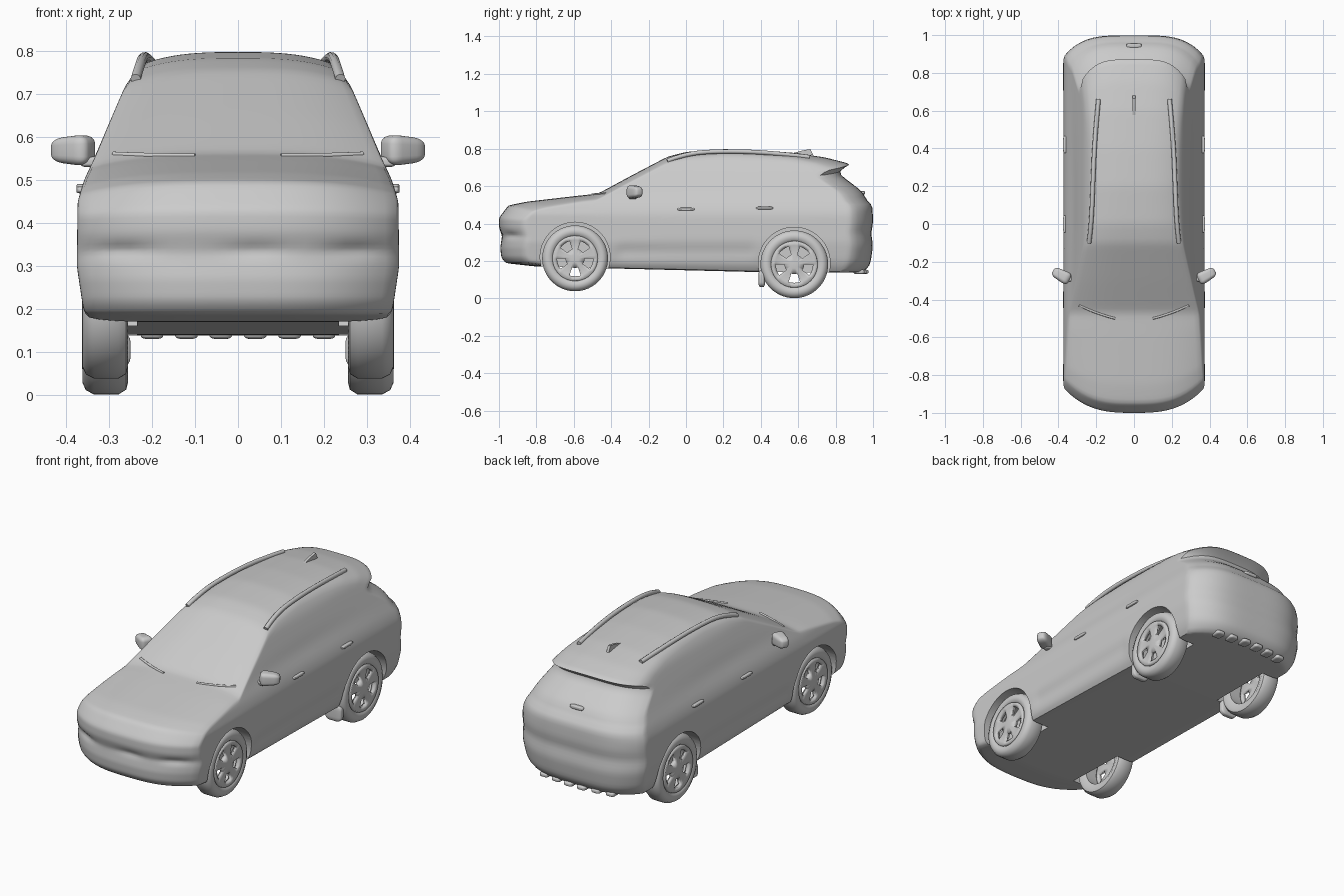
import bpy, bmesh, math
from mathutils import Vector, Matrix

if "Cube" in bpy.data.objects:
    bpy.data.objects.remove(bpy.data.objects["Cube"], do_unlink=True)

grey = bpy.data.materials.new("plain grey")
grey.use_nodes = True
grey.diffuse_color = (0.6, 0.6, 0.6, 1)
grey.node_tree.nodes["Principled BSDF"].inputs["Base Color"].default_value = (0.6, 0.6, 0.6, 1)


def finish(name, bm, angle=40):
    """Turn a bmesh into a smooth shaded object."""
    bmesh.ops.recalc_face_normals(bm, faces=bm.faces[:])
    mesh = bpy.data.meshes.new(name)
    bm.to_mesh(mesh)
    bm.free()
    mesh.materials.append(grey)
    mesh.shade_smooth()
    mesh.set_sharp_from_angle(angle=math.radians(angle))
    ob = bpy.data.objects.new(name, mesh)
    bpy.context.collection.objects.link(ob)
    return ob


def table(points, t):
    """Piecewise linear lookup."""
    if t <= points[0][0]:
        return points[0][1]
    for (a, p), (b, q) in zip(points, points[1:]):
        if t <= b:
            return p + (q - p) * (t - a) / (b - a)
    return points[-1][1]


def bump(t, centre, width):
    return math.exp(-((t - centre) / width) ** 2)


# Side profile curves: height over length, and nose and tail over height
TOP = [(-.95, .497), (-.85, .517), (-.6, .546), (-.47, .56), (-.3, .652), (-.1, .757), (0, .783),
       (.2, .798), (.4, .792), (.6, .776), (.75, .752), (.885, .717)]
BOTTOM = [(-.965, .188), (-.8, .17), (.4, .14), (.95, .138)]
NOSE = [(.188, -.965), (.22, -.988), (.27, -.993), (.33, -.985), (.38, -1.0), (.43, -1.0), (.497, -.95)]
TAIL = [(.138, .95), (.18, .985), (.28, 1.0), (.35, .99), (.4, 1.0), (.5, .997), (.525, .965),
        (.57, .945), (.66, .825), (.685, .815), (.717, .885)]
# Half width over height
HALF = [(.138, .335), (.2, .36), (.3, .375), (.45, .373), (.5, .358), (.55, .335), (.65, .292),
        (.72, .262), (.77, .227), (.8, .18)]


def along(curve, t):
    a, b = curve[0][0], curve[-1][0]
    s = a + (b - a) * t
    return s, table(curve, s)


def body_point(u, v, w):
    """Blend the four profile curves, then spread the point sideways."""
    b, t = Vector(along(BOTTOM, v)), Vector(along(TOP, v))
    f, r = Vector(along(NOSE, w)[::-1]), Vector(along(TAIL, w)[::-1])
    b0, b1, t0, t1 = Vector(BOTTOM[0]), Vector(BOTTOM[-1]), Vector(TOP[0]), Vector(TOP[-1])
    p = b * (1 - w) + t * w + f * (1 - v) + r * v
    p -= (b0 * (1 - v) + b1 * v) * (1 - w) + (t0 * (1 - v) + t1 * v) * w
    y, z = p
    crown = .03 * w ** 4
    half = table(HALF, z - crown)
    if -.36 < y < .36:                          # recessed lower doors
        half -= .008 * bump(z, .25, .035)
    half -= .004 * bump(z, .58, .04) * bump(y, .1, .45)
    a = abs(u)
    x = u * half
    if v == 0:                                  # bumper slots
        y += .018 * bump(z, .337, .014) * (bump(abs(x), .27, .05) + .6 * bump(x, .04, .06))
    y += .13 * a ** 3 * max(0, 1 - v / .22)     # bowed nose and tail in plan
    y -= .11 * a ** 4 * max(0, 1 - (1 - v) / .2)
    return x, y, z - crown * a ** 3


# Body shell: surface of a subdivided block mapped onto the profiles
def body_shell():
    n = (24, 84, 30)
    bm, made = bmesh.new(), {}

    def vert(key):
        if key not in made:
            made[key] = bm.verts.new(body_point(2 * key[0] / n[0] - 1, key[1] / n[1], key[2] / n[2]))
        return made[key]

    for a in range(3):
        b, c = (a + 1) % 3, (a + 2) % 3
        for side in (0, n[a]):
            for i in range(n[b]):
                for j in range(n[c]):
                    quad = []
                    for di, dj in ((0, 0), (1, 0), (1, 1), (0, 1)):
                        key = [0, 0, 0]
                        key[a], key[b], key[c] = side, i + di, j + dj
                        quad.append(vert(tuple(key)))
                    bm.faces.new(quad)
    return finish("body", bm)


def cylinder(name, x, y, z, radius, depth):
    bm = bmesh.new()
    m = Matrix.Translation((x, y, z)) @ Matrix.Rotation(math.pi / 2, 4, "Y")
    bmesh.ops.create_cone(bm, cap_ends=True, segments=56, radius1=radius, radius2=radius, depth=depth, matrix=m)
    return finish(name, bm)


WHEELS = {"front": (-.593, .214, .176), "rear": (.579, .182, .181)}
body = body_shell()
soften = body.modifiers.new("soften", "SMOOTH")
soften.factor, soften.iterations = .5, 4
cutters = []
for y, z, r in WHEELS.values():
    for sx in (-1, 1):
        cut = cylinder("arch_cutter", sx * .37, y, z + .006, r + .011, .27)
        cut.hide_render = True
        cutters.append(cut)
        mod = body.modifiers.new("arch", "BOOLEAN")
        mod.object, mod.operation, mod.solver = cut, "DIFFERENCE", "EXACT"
baked = bpy.data.meshes.new_from_object(body.evaluated_get(bpy.context.evaluated_depsgraph_get()))
body.modifiers.clear()
body.data = baked
baked.shade_smooth()
baked.set_sharp_from_angle(angle=math.radians(40))
for cut in cutters:
    bpy.data.objects.remove(cut, do_unlink=True)


# Wheels: lathed tyre and a disc with five windows
def polar(bm, x, r, k, count, place):
    t = 2 * math.pi * k / count - math.pi / 2
    return bm.verts.new((place[0] * x, place[1] + r * math.cos(t), place[2] + r * math.sin(t)))


def tyre(name, place, s):
    profile = [(.27, .118), (.256, .15), (.26, .166), (.278, .177), (.335, .177), (.354, .167),
               (.362, .15), (.36, .13), (.35, .12)]
    bm = bmesh.new()
    rings = [[polar(bm, x, r * s, k, 60, place) for x, r in profile] for k in range(60)]
    for k in range(60):
        p, q = rings[k], rings[(k + 1) % 60]
        for i in range(len(profile)):
            j = (i + 1) % len(profile)
            bm.faces.new((p[i], p[j], q[j], q[i]))
    finish(name, bm)


def rim(name, place, s):
    bm = bmesh.new()
    rings = [[polar(bm, x, r * s, k, 40, place) for k in range(40)]
             for x, r in ((.35, .02), (.346, .05), (.345, .1), (.352, .122))]
    bm.faces.new(rings[0])
    for i in range(3):
        for k in range(40):
            if i == 1 and (k + 2) % 8 < 4:
                continue                        # window between spokes
            m = (k + 1) % 40
            bm.faces.new((rings[i][k], rings[i][m], rings[i + 1][m], rings[i + 1][k]))
    ob = finish(name, bm)
    mod = ob.modifiers.new("thickness", "SOLIDIFY")
    mod.thickness, mod.offset = .022, 0


for end, (y, z, r) in WHEELS.items():
    for side, sx in (("left", 1), ("right", -1)):
        tyre(f"{end}_{side}_tyre", (sx, y, z), r / .177)
        rim(f"{end}_{side}_rim", (sx, y, z), r / .177)


def blob(name, centre, size, turn=0, taper=0):
    """Rounded pod, optionally turned in plan and tapered outwards."""
    bm = bmesh.new()
    bmesh.ops.create_cube(bm, size=2)
    bmesh.ops.bevel(bm, geom=bm.edges[:], offset=.6, segments=5, profile=.5, affect="EDGES")
    for v in bm.verts:
        k = 1 - taper * (v.co.x * math.copysign(1, centre[0]) + 1) / 2
        v.co = Vector((v.co.x * size[0], v.co.y * size[1] * k, v.co.z * size[2] * k))
    bm.transform(Matrix.Translation(centre) @ Matrix.Rotation(turn, 4, "Z"))
    return finish(name, bm, 60)


def tube(name, points, radius):
    curve = bpy.data.curves.new(name, "CURVE")
    curve.dimensions, curve.bevel_depth, curve.use_fill_caps = "3D", radius, True
    curve.bevel_resolution = 3
    line = curve.splines.new("NURBS")
    line.points.add(len(points) - 1)
    for p, co in zip(line.points, points):
        p.co = (*co, 1)
    line.use_endpoint_u, line.order_u = True, 3
    curve.materials.append(grey)
    bpy.context.collection.objects.link(bpy.data.objects.new(name, curve))


# Paired trim
for side, sx in (("left", 1), ("right", -1)):
    blob(f"{side}_mirror", (sx * .385, -.272, .569), (.05, .036, .038), sx * .5, .3)
    blob(f"{side}_mirror_stem", (sx * .342, -.285, .542), (.025, .02, .012))
    tube(f"{side}_roof_rail", [(sx * x, y, z) for x, y, z in (
        (.238, -.1, .735), (.226, 0, .775), (.218, .2, .788), (.208, .45, .78), (.188, .66, .755))], .012)
    tube(f"{side}_wiper", [(sx * .1, -.5, .556), (sx * .2, -.475, .556), (sx * .29, -.43, .56)], .006)
    for name, y, z in (("front", 0, .477), ("rear", .42, .483)):
        blob(f"{side}_{name}_handle", (sx * .366, y, z), (.01, .045, .008))
    blob(f"{side}_mud_flap", (sx * .30, .405, .105), (.05, .018, .045))
    for i in range(3):
        blob(f"{side}_bumper_vent_{i}", (sx * (.04 + .08 * i), .945 - .01 * i, .142), (.026, .03, .012))

# Roof fin and rear wiper pivot
fin = bmesh.new()
outline = [(.555, .772), (.62, .79), (.665, .798), (.68, .765)]
fin.faces.new([fin.verts.new((-.007, y, z)) for y, z in outline])
out = bmesh.ops.extrude_face_region(fin, geom=fin.faces[:])["geom"]
bmesh.ops.translate(fin, verts=[g for g in out if isinstance(g, bmesh.types.BMVert)], vec=(.014, 0, 0))
finish("roof_fin", fin)
blob("rear_wiper", (0, .945, .565), (.04, .012, .01))
